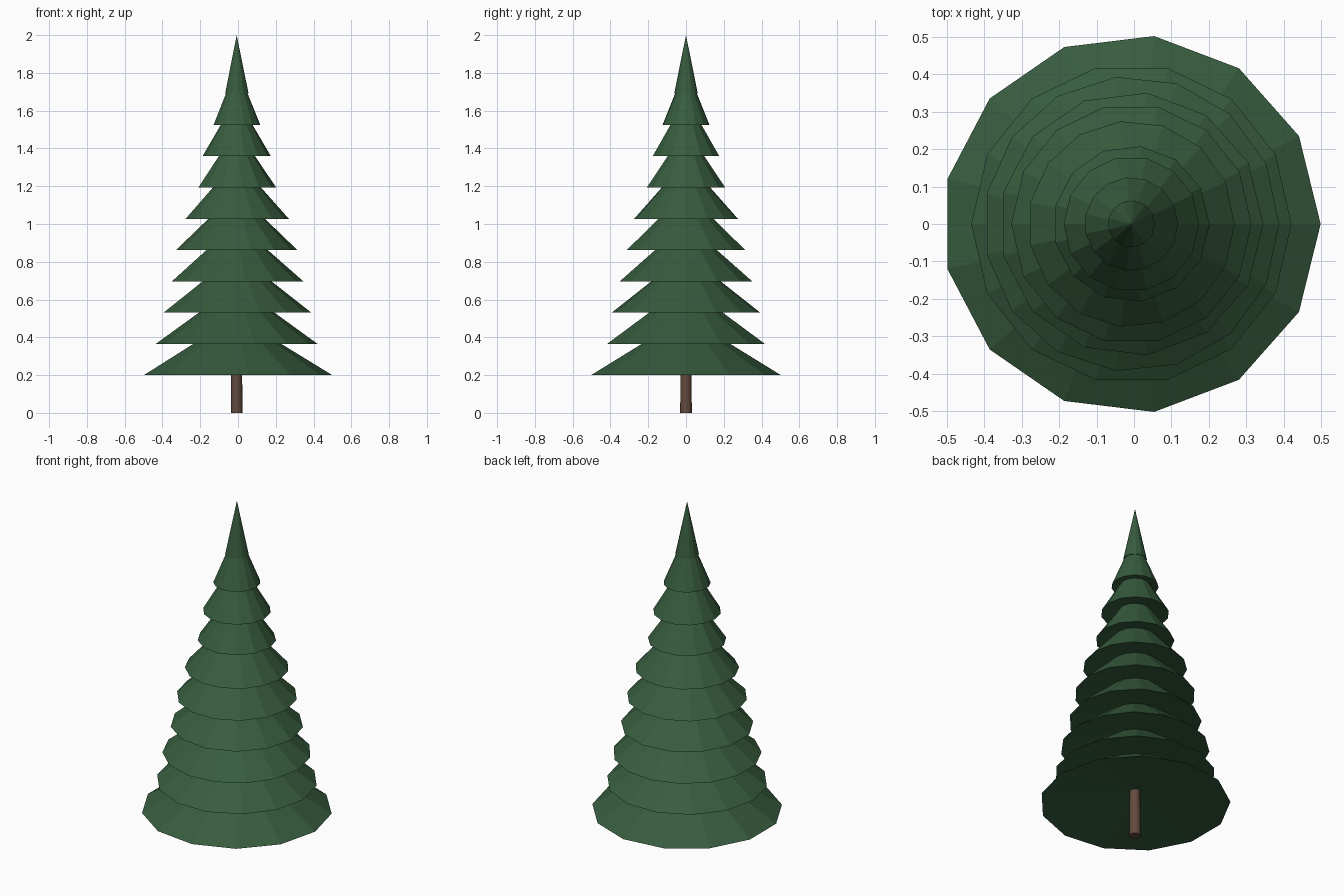
import bpy, bmesh, math

if "Cube" in bpy.data.objects:
    bpy.data.objects.remove(bpy.data.objects["Cube"])

CX = -0.007  # tree axis


def material(name, rgb):
    m = bpy.data.materials.new(name)
    m.diffuse_color = (*rgb, 1.0)
    m.use_nodes = True
    m.node_tree.nodes["Principled BSDF"].inputs["Base Color"].default_value = m.diffuse_color
    return m


green = material("pine green", (0.038, 0.107, 0.048))
brown = material("bark brown", (0.125, 0.069, 0.045))


def ring(bm, r, z, n):
    return [bm.verts.new((CX + r * math.cos(2 * math.pi * i / n),
                          r * math.sin(2 * math.pi * i / n), z)) for i in range(n)]


def finish(bm, name, mat):
    me = bpy.data.meshes.new(name)
    bm.to_mesh(me)
    bm.free()
    me.materials.append(mat)
    bpy.context.collection.objects.link(bpy.data.objects.new(name, me))


# Foliage: ten cones with 13, 14, 15 sides in turn and a shallow hollow underneath
radii = [0.506, 0.428, 0.395, 0.353, 0.321, 0.276, 0.209, 0.181, 0.125, 0.063]
HEIGHT, STEP = 0.31, 1.49 / 9
for k, r in enumerate(radii):
    n = 13 + k % 3
    z = 0.2 + k * STEP
    bm = bmesh.new()
    base = ring(bm, r, z, n)
    tip = bm.verts.new((CX, 0, z + HEIGHT))
    hollow = bm.verts.new((CX, 0, z + 0.15 * r))
    for i in range(n):
        a, b = base[i], base[(i + 1) % n]
        bm.faces.new((a, b, tip))
        bm.faces.new((b, a, hollow))
    finish(bm, f"foliage_tier_{k + 1}", green)

# Trunk: slightly tapered, reaching into the lowest tier
bm = bmesh.new()
n = 12
low, high = ring(bm, 0.031, 0, n), ring(bm, 0.028, 0.3, n)
for i in range(n):
    j = (i + 1) % n
    bm.faces.new((low[i], low[j], high[j], high[i])).smooth = True
bm.faces.new(low[::-1])
bm.faces.new(high)
finish(bm, "trunk", brown)
